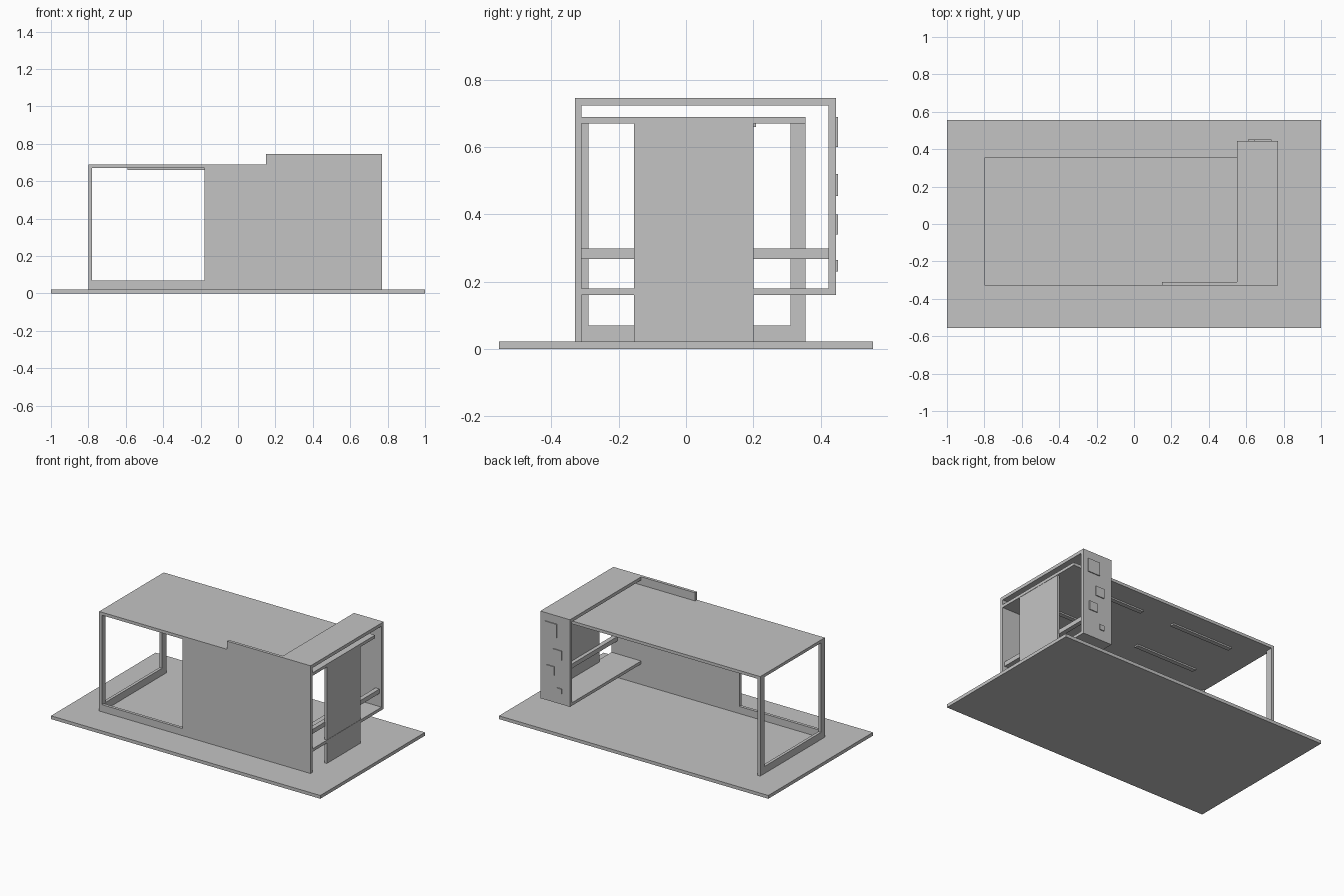
import bpy
import bmesh

if "Cube" in bpy.data.objects:
    bpy.data.objects.remove(bpy.data.objects["Cube"], do_unlink=True)

grey = bpy.data.materials.new("plain_grey")
GREY = (0.55, 0.55, 0.55, 1.0)
grey.use_nodes = True
grey.diffuse_color = GREY
grey.node_tree.nodes["Principled BSDF"].inputs["Base Color"].default_value = GREY


def finish(name, bm):
    bmesh.ops.recalc_face_normals(bm, faces=bm.faces)
    mesh = bpy.data.meshes.new(name)
    bm.to_mesh(mesh)
    bm.free()
    mesh.materials.append(grey)
    obj = bpy.data.objects.new(name, mesh)
    bpy.context.collection.objects.link(obj)
    return obj


def box(name, xs, ys, zs):
    """Axis-aligned block given by its extent on each axis."""
    bm = bmesh.new()
    bmesh.ops.create_cube(bm, size=1)
    for v in bm.verts:
        v.co = [r[0] if c < 0 else r[1] for c, r in zip(v.co, (xs, ys, zs))]
    return finish(name, bm)


def extrude_profile(name, points, place, offset):
    """Flat outline pushed out into a slab."""
    bm = bmesh.new()
    face = bm.faces.new([bm.verts.new(place(a, b)) for a, b in points])
    pushed = bmesh.ops.extrude_face_region(bm, geom=[face])["geom"]
    verts = [g for g in pushed if isinstance(g, bmesh.types.BMVert)]
    bmesh.ops.translate(bm, verts=verts, vec=offset)
    return finish(name, bm)


# Main levels and limits
GROUND, SILL, CEILING, ROOF, TOP = 0.022, 0.07, 0.67, 0.69, 0.745
WEST, EAST, TOWER = -0.80, 0.77, 0.55
FRONT, FRONT_IN, BACK, TOWER_BACK = -0.33, -0.31, 0.355, 0.445

# Ground plate and roof
box("ground_plate", (-1, 1), (-0.555, 0.555), (0, GROUND))
box("roof_slab", (WEST, EAST), (FRONT, BACK), (CEILING, ROOF))

# Front wall: solid part with a raised step, sill and corner beside the opening
extrude_profile(
    "front_wall",
    [(WEST, GROUND), (EAST, GROUND), (EAST, TOP), (0.15, TOP), (0.15, CEILING),
     (-0.18, CEILING), (-0.18, SILL), (WEST, SILL)],
    lambda x, z: (x, FRONT, z), (0, FRONT_IN - FRONT, 0))

# End frame: open rectangle under the roof
extrude_profile(
    "end_frame",
    [(FRONT, GROUND), (BACK, GROUND), (BACK, CEILING), (0.31, CEILING),
     (0.31, SILL), (-0.29, SILL), (-0.29, CEILING), (FRONT, CEILING)],
    lambda y, z: (WEST, y, z), (0.02, 0, 0))

# Tower: a bent band of top, back and floor
extrude_profile(
    "tower_band",
    [(FRONT_IN, TOP), (TOWER_BACK, TOP), (TOWER_BACK, 0.16), (FRONT_IN, 0.16),
     (FRONT_IN, 0.18), (0.423, 0.18), (0.423, 0.723), (FRONT_IN, 0.723)],
    lambda y, z: (TOWER, y, z), (EAST - TOWER, 0, 0))
box("side_panel", (0.75, 0.768), (-0.155, 0.20), (GROUND, CEILING))
box("side_rail", (0.725, 0.755), (FRONT_IN, 0.423), (0.268, 0.298))

# Square plates on the back of the tower: x start, z start, size
for i, (x, z, size) in enumerate([(0.645, 0.60, 0.09), (0.61, 0.455, 0.065),
                                  (0.665, 0.34, 0.06), (0.61, 0.23, 0.035)]):
    box(f"back_plate_{i + 1}", (x, x + size), (TOWER_BACK, 0.451), (z, z + size))

# Ceiling strips in two rows
for x, column in ((-0.59, "outer"), (0.10, "inner")):
    for y, row in ((-0.155, "front"), (0.178, "back")):
        box(f"ceiling_strip_{column}_{row}", (x, x + 0.455), (y, y + 0.03), (0.66, CEILING))
